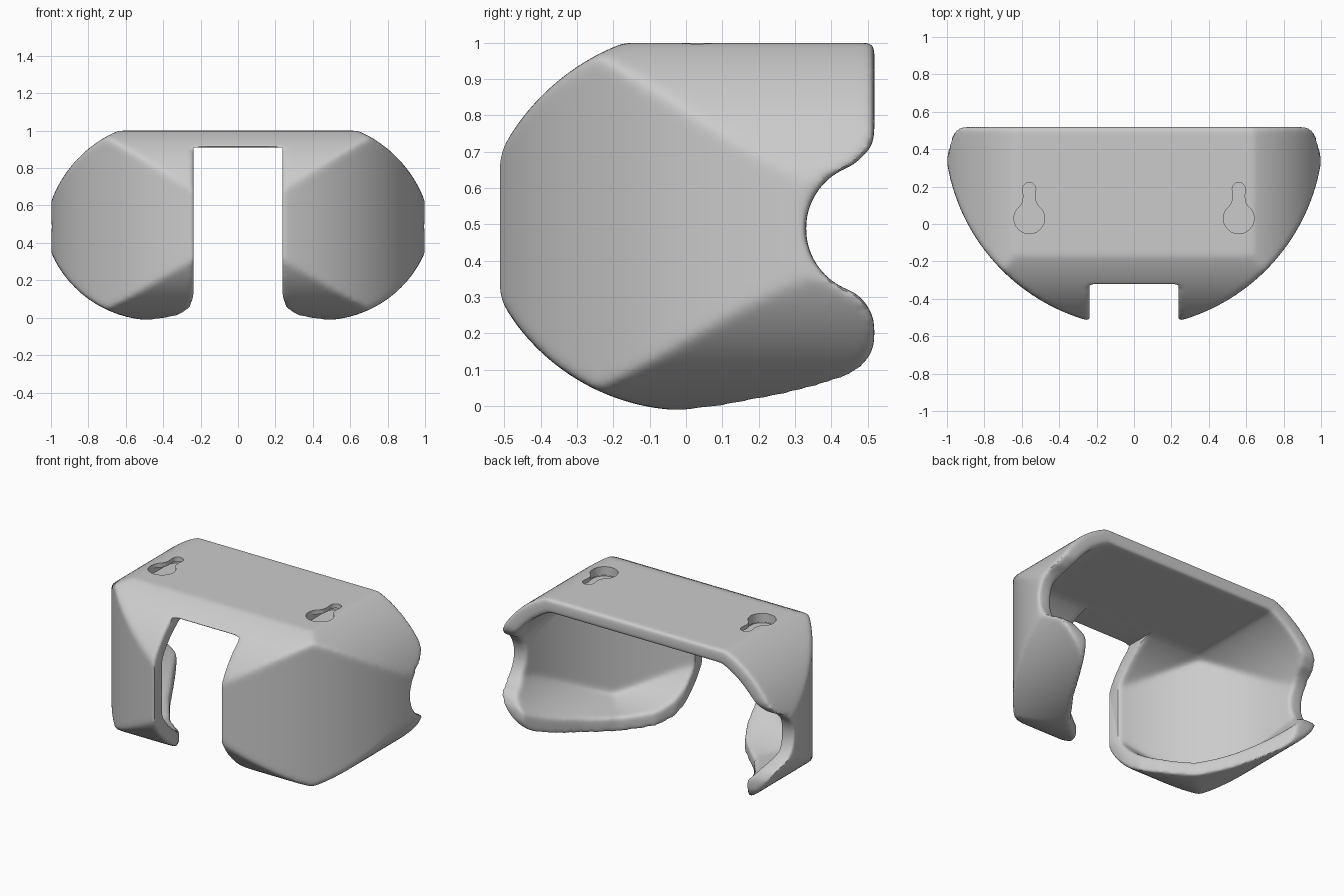
import bpy
import bmesh
from math import atan2, cos, sin, pi, tau
from mathutils import Vector

cube = bpy.data.objects.get("Cube")
if cube:
    bpy.data.objects.remove(cube, do_unlink=True)

WALL = 0.095
SLOT = 0.238

grey = bpy.data.materials.new("light grey plastic")
grey.use_nodes = True
colour = (0.6, 0.6, 0.6, 1)
grey.diffuse_color = colour
grey.node_tree.nodes["Principled BSDF"].inputs["Base Color"].default_value = colour


def arc(a, b, c, inset=0.0, steps=32):
    """Points on the circle through a, b, c, moved inwards by inset."""
    (ax, ay), (bx, by), (cx, cy) = a, b, c
    d = 2 * (ax * (by - cy) + bx * (cy - ay) + cx * (ay - by))
    sa, sb, sc = ax * ax + ay * ay, bx * bx + by * by, cx * cx + cy * cy
    ox = (sa * (by - cy) + sb * (cy - ay) + sc * (ay - by)) / d
    oy = (sa * (cx - bx) + sb * (ax - cx) + sc * (bx - ax)) / d
    r = Vector((ax - ox, ay - oy)).length - inset
    start = atan2(ay - oy, ax - ox)
    sweep = (atan2(cy - oy, cx - ox) - start + pi) % tau - pi
    return [(ox + r * cos(start + sweep * i / steps),
             oy + r * sin(start + sweep * i / steps)) for i in range(steps + 1)]


def mirrored(points):
    return points + [(-x, y) for x, y in reversed(points)]


def prism(name, points, axis, low, high):
    """Extrude a 2D outline along an axis."""
    place = {"x": lambda p, h: (h, p[0], p[1]),
             "y": lambda p, h: (p[0], h, p[1]),
             "z": lambda p, h: (p[0], p[1], h)}[axis]
    bm = bmesh.new()
    face = bm.faces.new([bm.verts.new(place(p, low)) for p in points])
    move = Vector(place((0, 0), high - low))
    out = bmesh.ops.extrude_face_region(bm, geom=[face])
    bmesh.ops.translate(bm, vec=move, verts=[v for v in out["geom"] if isinstance(v, bmesh.types.BMVert)])
    bmesh.ops.recalc_face_normals(bm, faces=bm.faces)
    mesh = bpy.data.meshes.new(name)
    bm.to_mesh(mesh)
    bm.free()
    obj = bpy.data.objects.new(name, mesh)
    bpy.context.collection.objects.link(obj)
    return obj


def apply(obj, kind, **settings):
    mod = obj.modifiers.new(kind.lower(), kind)
    for key, value in settings.items():
        setattr(mod, key, value)
    bpy.context.view_layer.objects.active = obj
    bpy.ops.object.modifier_apply(modifier=mod.name)


def combine(obj, other, operation):
    apply(obj, "BOOLEAN", operation=operation, object=other, solver="EXACT")
    bpy.data.objects.remove(other, do_unlink=True)


def body(name, inset, back):
    """Front, side and plan outlines intersected into one rounded block."""
    front = mirrored(arc((0.64, 1), (0.866, 0.84), (1, 0.62), inset)
                     + arc((1, 0.35), (0.86, 0.15), (0.49, -0.012), inset))
    side = (arc((-0.17, 1), (-0.34, 0.905), (-0.515, 0.69), inset)
            + arc((-0.515, 0.3), (-0.345, 0.103), (-0.02, -0.012), inset))
    side += [(back, side[-1][1]), (back, side[0][1])]
    plan = arc((0.25, -0.515), (0.75, -0.2), (1.0, 0.33), inset)
    plan = mirrored(plan + [(plan[-1][0] + 0.03, back)])
    obj = prism(name, front, "y", -2, 2)
    combine(obj, prism("side_outline", side, "x", -2, 2), "INTERSECT")
    combine(obj, prism("plan_outline", plan, "z", -2, 2), "INTERSECT")
    return obj


# Hollow shell, open at the back
holder = body("wall_holder", 0, 0.519)
combine(holder, body("cavity", WALL, 1.0), "DIFFERENCE")

# Centre slot and the flared opening under the two cups
inner = SLOT - 0.006
combine(holder, prism("slot", mirrored([(inner, -1), (inner, 1)]), "z", -1, 0.91), "DIFFERENCE")
flare = [(inner, -0.36), (0.25, -0.26), (0.31, -0.15), (0.48, 0),
         (0.61, 0.18), (0.72, 0.38), (0.85, 0.62)]
combine(holder, prism("flare", mirrored(flare), "z", -1, 0.45), "DIFFERENCE")

# Scooped rear edge of the side walls, rounded into the lower lobe
scoop = ([(0.8, 0.765), (0.525, 0.765), (0.51, 0.71)]
         + arc((0.46, 0.662), (0.33, 0.488), (0.46, 0.315))
         + arc((0.48, 0.3), (0.522, 0.2), (0.44, 0.075))
         + [(0.37, 0.05), (0.37, -0.5), (0.8, -0.5)])
combine(holder, prism("scoop", scoop, "x", -2, 2), "DIFFERENCE")

# Round every rim
apply(holder, "REMESH", mode="VOXEL", voxel_size=0.0105)
apply(holder, "SMOOTH", factor=0.5, iterations=28)

# Crisp underside of the bridge
combine(holder, prism("slot", mirrored([(SLOT, -1), (SLOT, 0.45)]), "z", -1, 0.91), "DIFFERENCE")


# Keyhole pockets with an undercut for the screw head
def circle_part(cx, cy, r, start, end, steps=20):
    return [(cx + r * cos(start + (end - start) * i / steps),
             cy + r * sin(start + (end - start) * i / steps)) for i in range(steps + 1)]


for x in (-0.56, 0.56):
    keyhole = (circle_part(x, 0.03, 0.082, 0.7 * pi, 2.3 * pi)
               + [(x + 0.036, 0.115), (x + 0.031, 0.145)]
               + circle_part(x, 0.187, 0.035, 0, pi)
               + [(x - 0.031, 0.145), (x - 0.036, 0.115)])
    undercut = circle_part(x, 0.03, 0.08, pi, tau) + circle_part(x, 0.187, 0.08, 0, pi)
    combine(holder, prism("keyhole", keyhole, "z", 0.945, 1.1), "DIFFERENCE")
    combine(holder, prism("undercut", undercut, "z", 0.94, 0.972), "DIFFERENCE")

holder.data.materials.clear()
holder.data.materials.append(grey)
for face in holder.data.polygons:
    face.material_index = 0
bpy.ops.object.select_all(action="DESELECT")
holder.select_set(True)
bpy.context.view_layer.objects.active = holder
bpy.ops.object.shade_smooth_by_angle(angle=0.6)
